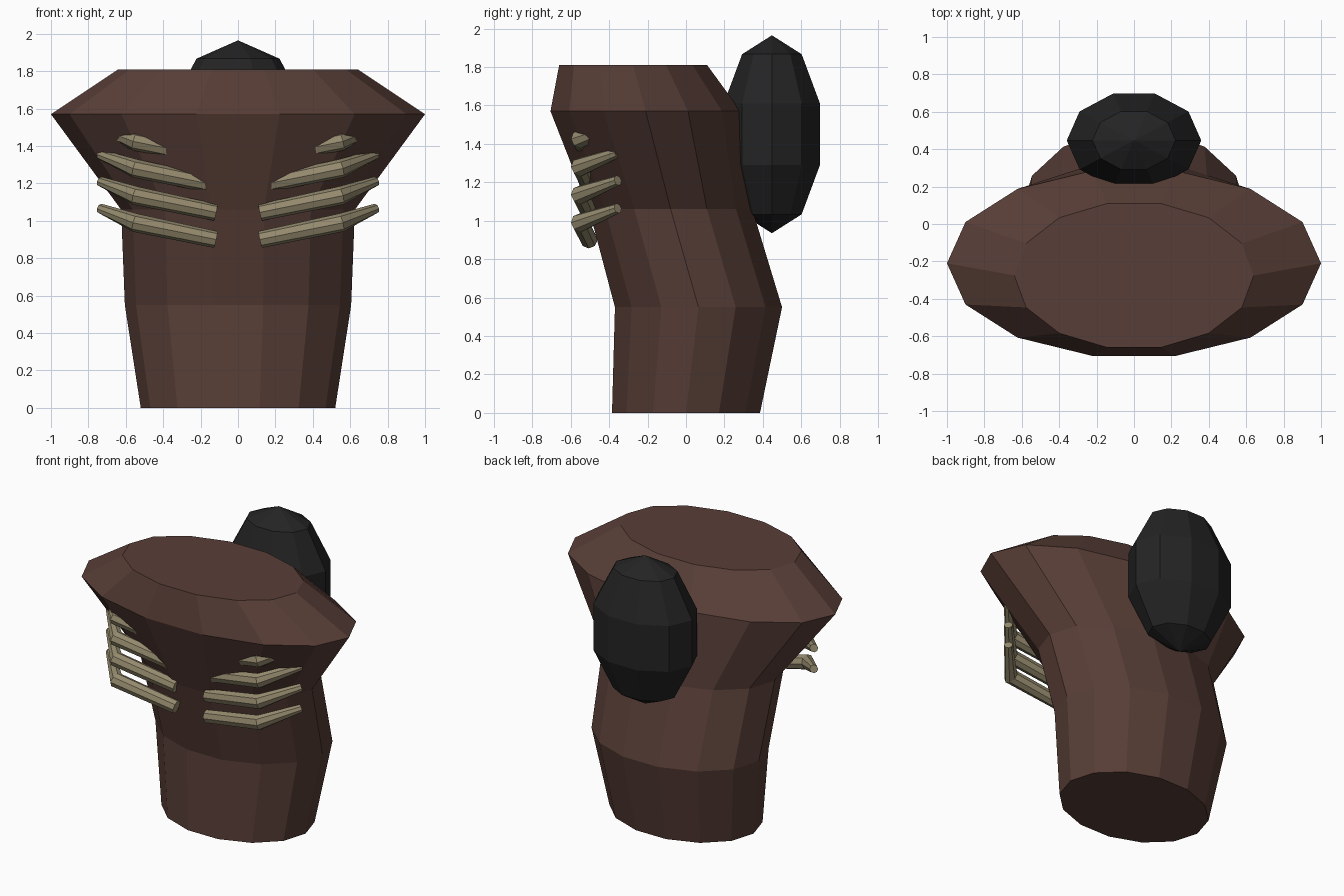
import bpy, bmesh, math
from mathutils import Vector, Matrix

cube = bpy.data.objects.get("Cube")
if cube:
    bpy.data.objects.remove(cube, do_unlink=True)


def material(name, rgb):
    m = bpy.data.materials.new(name)
    m.use_nodes = True
    m.diffuse_color = (*rgb, 1)
    bsdf = m.node_tree.nodes["Principled BSDF"]
    bsdf.inputs["Base Color"].default_value = (*rgb, 1)
    bsdf.inputs["Roughness"].default_value = 0.8
    return m


brown = material("dark brown", (0.098, 0.048, 0.038))
black = material("soft black", (0.017, 0.017, 0.017))
bone = material("bone", (0.30, 0.255, 0.155))


def finish(name, bm, mat):
    bmesh.ops.recalc_face_normals(bm, faces=bm.faces)
    mesh = bpy.data.meshes.new(name)
    bm.to_mesh(mesh)
    bm.free()
    mesh.materials.append(mat)
    obj = bpy.data.objects.new(name, mesh)
    bpy.context.collection.objects.link(obj)
    return obj


def loft(name, rings, sides, mat):
    """Skin elliptical rings given as (centre, half-axis u, half-axis v)."""
    bm = bmesh.new()
    loops = []
    for c, u, v in rings:
        angles = [math.tau * i / sides for i in range(sides)]
        loops.append([bm.verts.new(c + u * math.cos(a) + v * math.sin(a)) for a in angles])
    for a, b in zip(loops, loops[1:]):
        for i in range(sides):
            j = (i + 1) % sides
            bm.faces.new((a[i], a[j], b[j], b[i]))
    bm.faces.new(loops[0])
    bm.faces.new(loops[-1])
    return finish(name, bm, mat)


# Torso: height, centre y, half width, half depth
profile = [
    (0.00, 0.00, 0.52, 0.395),
    (0.55, 0.065, 0.605, 0.446),
    (1.06, -0.08, 0.625, 0.436),
    (1.57, -0.21, 1.00, 0.508),
    (1.81, -0.275, 0.64, 0.395),
]
loft("torso", [(Vector((0, y, z)), Vector((rx, 0, 0)), Vector((0, ry, 0)))
               for z, y, rx, ry in profile], 14, brown)

# Pod on the upper back
bm = bmesh.new()
bmesh.ops.create_uvsphere(bm, u_segments=10, v_segments=5, radius=1)
shape = (Matrix.Translation((0, 0.447, 1.45))
         @ Matrix.Diagonal((0.378, 0.277, 0.515, 1))
         @ Matrix.Rotation(math.pi / 2, 4, "Z"))
bmesh.ops.transform(bm, matrix=shape, verts=bm.verts)
finish("back_pod", bm, black)


# Ribs: tapered bent rods wrapping round each side of the chest
def rib(name, points, radii):
    rings = []
    for i, (p, r) in enumerate(zip(points, radii)):
        tangent = points[min(i + 1, len(points) - 1)] - points[max(i - 1, 0)]
        u = tangent.cross(Vector((0, 0, 1))).normalized()
        v = u.cross(tangent).normalized()
        rings.append((p, u * r, v * r))
    loft(name, rings, 8, bone)


for side, s in (("left", 1), ("right", -1)):
    for n in range(4):
        z = 0.90 + 0.145 * n
        path = [Vector((s * 0.12, -0.505, z)),
                Vector((s * 0.55, -0.55, z + 0.09)),
                Vector((s * 0.735, -0.355, z + 0.165))]
        rib(f"{side}_rib_{n + 1}", path, (0.045, 0.05, 0.027))
